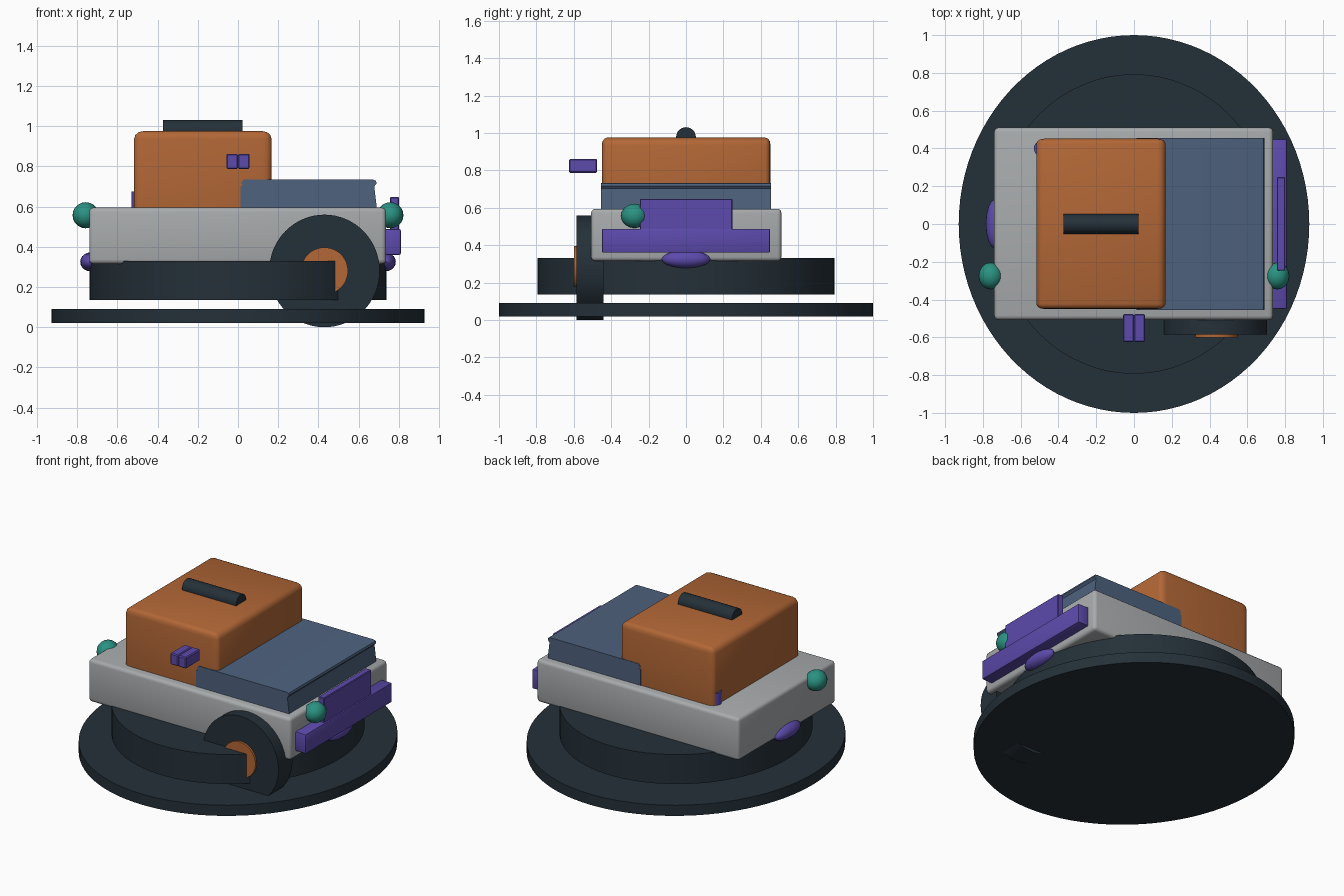
import bpy, bmesh, math
from mathutils import Matrix, Vector

if "Cube" in bpy.data.objects:
    bpy.data.objects.remove(bpy.data.objects["Cube"])


def lin(c):
    c /= 255
    return c / 12.92 if c <= 0.04045 else ((c + 0.055) / 1.055) ** 2.4


def material(name, r, g, b):
    m = bpy.data.materials.new(name)
    m.diffuse_color = (lin(r), lin(g), lin(b), 1)
    m.use_nodes = True
    m.node_tree.nodes["Principled BSDF"].inputs["Base Color"].default_value = m.diffuse_color
    return m


GREY = material("light_grey", 168, 171, 173)
ORANGE = material("burnt_orange", 178, 103, 54)
BLUE = material("slate_blue", 78, 98, 126)
DARK = material("dark_slate", 36, 48, 56)
PURPLE = material("purple", 92, 74, 172)
TEAL = material("teal", 42, 146, 130)


def finish(name, bm, mat, smooth=True):
    bmesh.ops.recalc_face_normals(bm, faces=bm.faces)
    me = bpy.data.meshes.new(name)
    bm.to_mesh(me)
    bm.free()
    me.materials.append(mat)
    ob = bpy.data.objects.new(name, me)
    bpy.context.collection.objects.link(ob)
    if smooth:
        bpy.ops.object.select_all(action='DESELECT')
        ob.select_set(True)
        bpy.context.view_layer.objects.active = ob
        bpy.ops.object.shade_smooth_by_angle(angle=math.radians(35))
    return ob


def box(name, lo, hi, mat, bevel=0.0, segments=3, stretch=(1, 1, 1)):
    """Box between two corners; the rounding can be stretched per axis."""
    lo, hi, s = Vector(lo), Vector(hi), Vector(stretch)
    size = [(hi[i] - lo[i]) / s[i] for i in range(3)]
    bm = bmesh.new()
    bmesh.ops.create_cube(bm, size=1)
    bmesh.ops.scale(bm, vec=size, verts=bm.verts)
    if bevel:
        bmesh.ops.bevel(bm, geom=bm.edges[:], offset=bevel, segments=segments,
                        profile=0.5, affect='EDGES')
    bmesh.ops.scale(bm, vec=s, verts=bm.verts)
    bmesh.ops.translate(bm, vec=(lo + hi) / 2, verts=bm.verts)
    return finish(name, bm, mat)


def cylinder(name, centre, ra, rb, depth, mat, axis='Z', sides=64):
    """Elliptic cylinder along an axis."""
    bm = bmesh.new()
    bmesh.ops.create_cone(bm, cap_ends=True, segments=sides, radius1=1,
                          radius2=1, depth=depth)
    bmesh.ops.scale(bm, vec=(ra, rb, 1), verts=bm.verts)
    if axis != 'Z':
        turn = Matrix.Rotation(math.pi / 2, 3, 'X' if axis == 'Y' else 'Y')
        bmesh.ops.rotate(bm, matrix=turn, verts=bm.verts)
    bmesh.ops.translate(bm, vec=centre, verts=bm.verts)
    return finish(name, bm, mat)


def ellipsoid(name, centre, radii, mat):
    bm = bmesh.new()
    bmesh.ops.create_uvsphere(bm, u_segments=16, v_segments=10, radius=1)
    bmesh.ops.scale(bm, vec=radii, verts=bm.verts)
    bmesh.ops.translate(bm, vec=centre, verts=bm.verts)
    return finish(name, bm, mat)


# Display base: wide disc with a narrower drum floating above it
cylinder("base_disc", (0, 0, 0.055), 0.928, 1.0, 0.07, DARK, sides=96)
cylinder("base_drum", (0, 0, 0.233), 0.738, 0.793, 0.195, DARK, sides=96)

# Main body and cabin
box("body", (-0.74, -0.507, 0.315), (0.736, 0.51, 0.595), GREY, 0.022)
box("cabin", (-0.517, -0.45, 0.5), (0.167, 0.452, 0.975), ORANGE, 0.03,
    stretch=(1.45, 0.9, 1.3))

# Hood: side profile with a thin overhanging lip, extruded across the width
profile = [(0.012, 0.5), (0.012, 0.70), (0.024, 0.705), (0.016, 0.718),
           (0.028, 0.734), (0.672, 0.734), (0.686, 0.729), (0.69, 0.716),
           (0.679, 0.702), (0.679, 0.69), (0.69, 0.6), (0.69, 0.5)]
bm = bmesh.new()
side = bm.faces.new([bm.verts.new((x, -0.454, z)) for x, z in profile])
ext = bmesh.ops.extrude_face_region(bm, geom=[side])
bmesh.ops.translate(bm, vec=(0, 0.909, 0),
                    verts=[v for v in ext["geom"] if isinstance(v, bmesh.types.BMVert)])
finish("hood", bm, BLUE)

# Roof bar, half sunk into the roof
cylinder("roof_bar", (-0.175, 0, 0.978), 0.053, 0.053, 0.395, DARK, 'X', 24)

# Single wheel with its hub
cylinder("wheel", (0.43, -0.513, 0.28), 0.275, 0.28, 0.145, DARK, 'Y')
cylinder("wheel_hub", (0.43, -0.55, 0.28), 0.117, 0.117, 0.1, ORANGE, 'Y', 48)

# Bumper and the plate above it
box("bumper", (0.72, -0.45, 0.36), (0.81, 0.45, 0.488), PURPLE, 0.008, 2)
box("number_plate", (0.757, -0.247, 0.42), (0.8, 0.248, 0.648), PURPLE, 0.004, 1)

# Pair of wing mirrors beside the cabin
for sgn, label in ((-1, "left"), (1, "right")):
    xs = sorted((sgn * 0.058, 0.0))
    box("mirror_" + label, (xs[0], -0.625, 0.787), (xs[1], -0.476, 0.862),
        PURPLE, 0.006, 1)

# Lamps and lower knobs at both ends
for sgn, label in ((-1, "rear"), (1, "front")):
    ellipsoid("lamp_" + label, (sgn * 0.758, -0.275, 0.557),
              (0.065, 0.072, 0.065), TEAL)
    ellipsoid("lower_knob_" + label, (sgn * 0.735, 0, 0.325),
              (0.05, 0.13, 0.047), PURPLE)

# Filler cap tucked into the cabin corner
cylinder("filler_cap", (-0.488, 0.4, 0.61), 0.042, 0.042, 0.13, PURPLE, sides=24)
